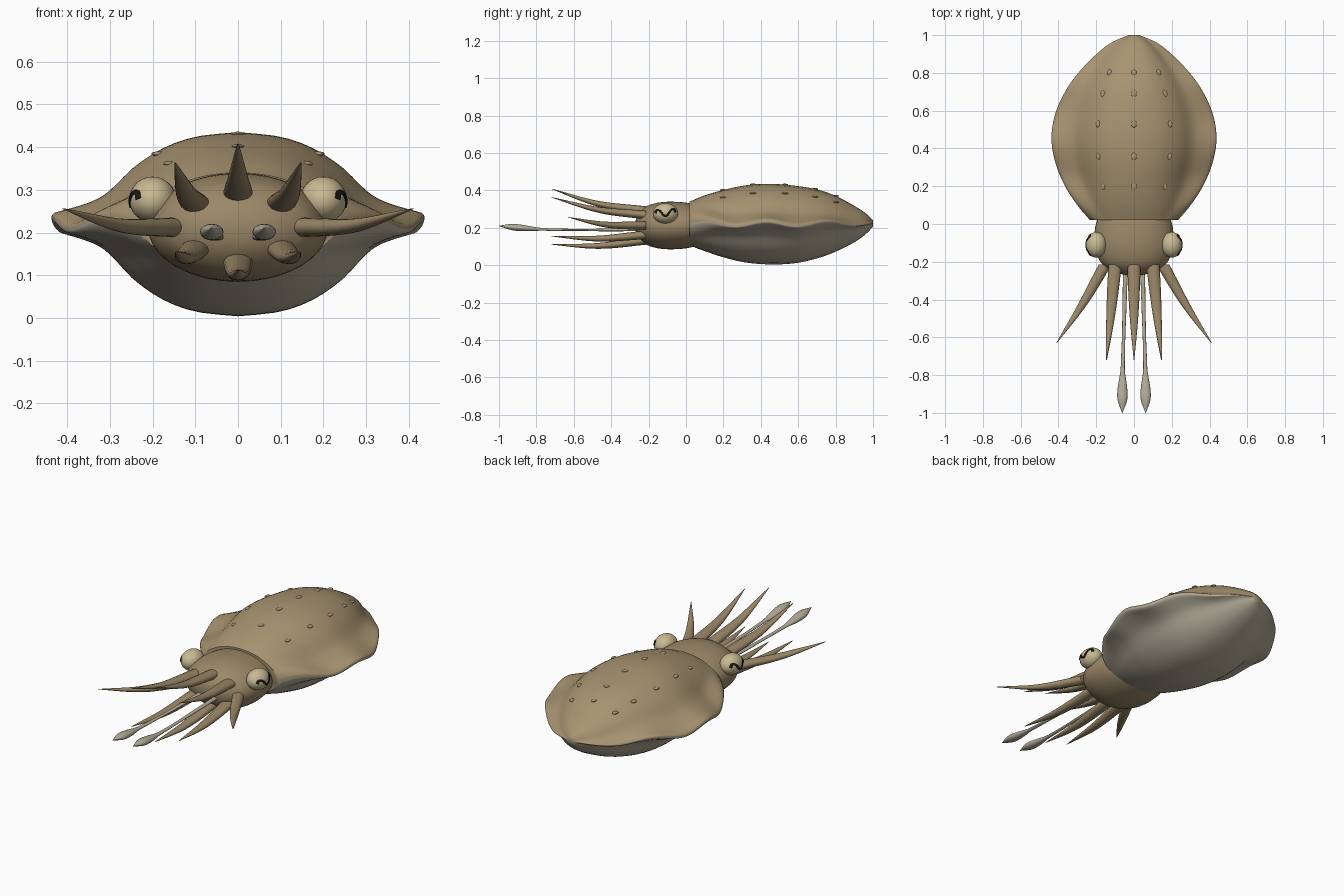
import bpy, bmesh, math
from mathutils import Vector

if "Cube" in bpy.data.objects:
    bpy.data.objects.remove(bpy.data.objects["Cube"])


def material(name, rgb):
    m = bpy.data.materials.new(name)
    m.diffuse_color = (*rgb, 1)
    m.use_nodes = True
    m.node_tree.nodes["Principled BSDF"].inputs["Base Color"].default_value = m.diffuse_color
    return m


TAN = material("tan", (0.39, 0.295, 0.165))
BROWN = material("warm_brown", (0.33, 0.245, 0.138))
PALE = material("pale_grey", (0.46, 0.42, 0.32))
CREAM = material("cream", (0.58, 0.49, 0.29))
BLACK = material("black", (0.01, 0.01, 0.01))


def spline(points, t):
    """Smooth Catmull-Rom value through points, t from 0 to 1."""
    p = [Vector(q) for q in points]
    p = [2 * p[0] - p[1]] + p + [2 * p[-1] - p[-2]]
    s = t * (len(p) - 3)
    i = min(int(s), len(p) - 4)
    u = s - i
    a, b, c, d = p[i:i + 4]
    return 0.5 * (2 * b + (c - a) * u + (2 * a - 5 * b + 4 * c - d) * u * u
                  + (3 * b - a - 3 * c + d) * u ** 3)


def loft(name, rings, mats, rule=None, angle=50):
    """Skin a list of closed rings and cap both ends."""
    bm = bmesh.new()
    loops = [[bm.verts.new(v) for v in r] for r in rings]
    n = len(loops[0])
    for a, b in zip(loops, loops[1:]):
        for i in range(n):
            f = bm.faces.new((a[i], a[(i + 1) % n], b[(i + 1) % n], b[i]))
            if rule:
                f.material_index = rule(i)
    bm.faces.new(loops[0][::-1])
    bm.faces.new(loops[-1])
    bmesh.ops.recalc_face_normals(bm, faces=bm.faces)
    me = bpy.data.meshes.new(name)
    bm.to_mesh(me)
    bm.free()
    return finish(name, me, mats, angle)


def finish(name, me, mats, angle=50):
    ob = bpy.data.objects.new(name, me)
    bpy.context.collection.objects.link(ob)
    for m in mats:
        me.materials.append(m)
    bpy.ops.object.select_all(action='DESELECT')
    ob.select_set(True)
    bpy.context.view_layer.objects.active = ob
    bpy.ops.object.shade_smooth_by_angle(angle=math.radians(angle))
    return ob


def tube(name, path, radii, mat, squash, steps=16, sides=16):
    """Tapered limb running along y, with upright oval rings."""
    rings = []
    for k in range(steps + 1):
        c = spline(path, k / steps)
        r = max(spline(radii, k / steps)[0], 0.0015)
        rings.append([(c.x + r * math.cos(a), c.y, c.z + squash * r * math.sin(a))
                      for a in (2 * math.pi * i / sides for i in range(sides))])
    return loft(name, rings, [mat])


def ball(name, loc, scale, mat):
    bm = bmesh.new()
    bmesh.ops.create_uvsphere(bm, u_segments=24, v_segments=16, radius=1)
    for v in bm.verts:
        v.co = Vector(loc) + v.co * Vector(scale)
    me = bpy.data.meshes.new(name)
    bm.to_mesh(me)
    bm.free()
    return finish(name, me, [mat])


# Mantle: y, half width with fins, top z, bottom z
OUTLINE = [(0.02, 0.233, 0.34, 0.105), (0.1, 0.30, 0.373, 0.075), (0.2, 0.365, 0.402, 0.042),
           (0.32, 0.415, 0.427, 0.014), (0.45, 0.437, 0.435, 0.004), (0.58, 0.418, 0.425, 0.01),
           (0.7, 0.365, 0.405, 0.036), (0.8, 0.295, 0.37, 0.072), (0.9, 0.198, 0.317, 0.122),
           (0.96, 0.12, 0.278, 0.165), (1.0, 0.03, 0.24, 0.205)]
# Half cross-section: fraction of width, fraction of height
SECTION = [(1, 0.0), (0.985, 0.055), (0.9, 0.12), (0.8, 0.2), (0.72, 0.29), (0.65, 0.42),
           (0.57, 0.59), (0.46, 0.755), (0.34, 0.88), (0.2, 0.96), (0, 1.0)]


def mantle_row(t):
    a = spline([r[:3] for r in OUTLINE], t)
    return a.x, a.y, a.z, spline([(r[3], 0, 0) for r in OUTLINE], t).x


def mantle_ring(t):
    y, w, top, bottom = mantle_row(t)
    full = max(0, 1 - (y - 0.02) / 0.25) ** 1.5          # rounder near the head
    fade = min(1, w / 0.25)
    wave = 0.014 * math.cos(2 * math.pi * (y - 0.1) / 0.33) * fade
    half = []
    for k in range(21):
        s = spline([(p[0], p[1], 0) for p in SECTION], k / 20)
        f = min(1, max(0, s.x))
        h = s.y + (math.sqrt(1 - f * f) - s.y) * full * 0.85
        half.append((f, h))

    def pt(f, h, sx, edge):
        mid = 0.222 + wave * f ** 3
        return (sx * f * w, y, mid + h * (edge - (0.222 if f < 0.01 else mid)))
    upper = [pt(f, h, 1, top) for f, h in half] + [pt(f, h, -1, top) for f, h in half[-2::-1]]
    lower = [pt(f, h, -1, bottom) for f, h in half[1:]] + [pt(f, h, 1, bottom) for f, h in half[-2:0:-1]]
    return upper + lower


loft("mantle", [mantle_ring(k / 60) for k in range(61)], [TAN, PALE],
     lambda i: 0 if i < 40 else 1, 60)

# Skin bumps along the back
for i, t in enumerate((0.2, 0.33, 0.46, 0.59, 0.7)):
    y, w, top, _ = mantle_row(t)
    ball(f"back_bump_{i}", (0, y, top), (0.014, 0.018, 0.005), TAN)
    for s in (-1, 1):
        ball(f"side_bump_{i}_{s}", (s * 0.44 * w, y, 0.222 + 0.775 * (top - 0.222)),
             (0.014, 0.018, 0.006), TAN)

# Head
head = [(0.06, 0.86), (0.0, 0.96), (-0.05, 0.995), (-0.1, 1.0), (-0.15, 0.96),
        (-0.2, 0.85), (-0.23, 0.7), (-0.255, 0.48), (-0.268, 0.25), (-0.272, 0.03)]
rings = []
for k in range(28):
    p = spline([(y, s, 0) for y, s in head], k / 27)
    rings.append([(0.21 * p.y * math.cos(a), p.x, 0.212 + 0.127 * p.y * math.sin(a))
                  for a in (2 * math.pi * i / 40 for i in range(40))])
loft("head", rings, [BROWN])

# Eyes with wavy pupils
EYE, RAD = Vector((0.2, -0.11, 0.277)), Vector((0.055, 0.068, 0.054))
PUPIL = [(-0.054, 0.002, 0), (-0.047, 0.016, 0), (-0.03, 0.014, 0), (-0.012, -0.008, 0),
         (0, -0.014, 0), (0.012, -0.008, 0), (0.03, 0.018, 0), (0.045, 0.022, 0), (0.054, 0.006, 0)]
for s in (-1, 1):
    ball(f"eye_{s}", (s * EYE.x, EYE.y, EYE.z), RAD, CREAM)
    rings = []
    for k in range(33):
        p = spline(PUPIL, k / 32)
        d = spline(PUPIL, min(1, k / 32 + 0.01)) - spline(PUPIL, max(0, k / 32 - 0.01))
        d.normalize()
        ring = []
        for side, lift in ((-1, 0.98), (-1, 1.04), (1, 1.04), (1, 0.98)):
            y, z = p.x - d.y * side * 0.0055, p.y + d.x * side * 0.0055
            x = RAD.x * math.sqrt(max(0.02, 1 - (y / RAD.y) ** 2 - (z / RAD.z) ** 2))
            ring.append((s * (EYE.x + x * lift), EYE.y + y * lift, EYE.z + z * lift))
        rings.append(ring)
    loft(f"pupil_{s}", rings, [BLACK], angle=30)

# Arms: base, middle, tip
ARM_R = [(0.035, 0, 0), (0.031, 0, 0), (0.024, 0, 0), (0.014, 0, 0), (0.0015, 0, 0)]
ARMS = {
    "top_arm": [(0, -0.215, 0.292), (0, -0.47, 0.328), (0, -0.72, 0.408)],
    "upper_arm": [(0.1, -0.215, 0.268), (0.122, -0.47, 0.296), (0.147, -0.72, 0.363)],
    "side_arm": [(0.152, -0.215, 0.212), (0.275, -0.43, 0.217), (0.41, -0.63, 0.256)],
    "lower_arm": [(0.1, -0.215, 0.162), (0.122, -0.47, 0.142), (0.145, -0.72, 0.155)],
    "bottom_arm": [(0, -0.215, 0.132), (0, -0.47, 0.103), (0, -0.72, 0.111)],
}
for name, path in ARMS.items():
    for s in ((1,) if path[0][0] == 0 else (-1, 1)):
        tube(f"{name}_{s}", [(s * x, y, z) for x, y, z in path], ARM_R, BROWN, 0.65)

# Feeding tentacles with leaf-shaped clubs
TENT_R = [(r, 0, 0) for r in (0.013, 0.012, 0.011, 0.01, 0.009, 0.01, 0.012, 0.024, 0.026, 0.001)]
for s in (-1, 1):
    tube(f"tentacle_{s}", [(s * 0.045, -0.22, 0.19), (s * 0.052, -0.5, 0.188),
                           (s * 0.06, -0.78, 0.192), (s * 0.062, -1.0, 0.21)],
         TENT_R, PALE, 0.65, steps=36)
